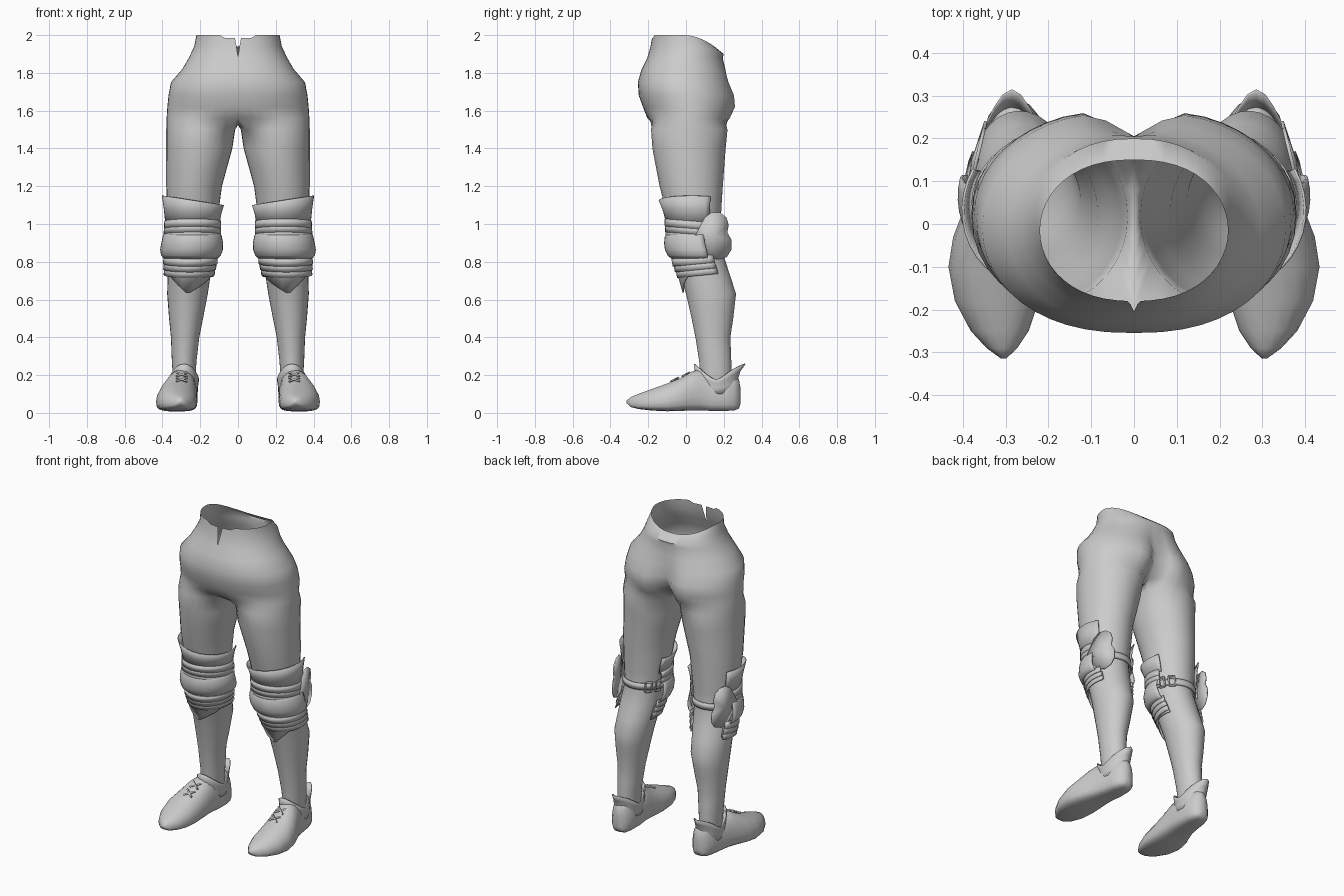
import bpy, bmesh, math
from mathutils import Vector

if "Cube" in bpy.data.objects:
    bpy.data.objects.remove(bpy.data.objects["Cube"])

grey = bpy.data.materials.new("plain_grey")
grey.diffuse_color = (0.6, 0.6, 0.6, 1)
grey.use_nodes = True
grey.node_tree.nodes["Principled BSDF"].inputs["Base Color"].default_value = grey.diffuse_color


def finish(name, bm, angle=40, thick=0, merge=False):
    """Turn a bmesh into a smooth object mirrored across x = 0."""
    bmesh.ops.recalc_face_normals(bm, faces=bm.faces)
    me = bpy.data.meshes.new(name)
    bm.to_mesh(me)
    bm.free()
    ob = bpy.data.objects.new(name, me)
    bpy.context.collection.objects.link(ob)
    me.materials.append(grey)
    bpy.ops.object.select_all(action='DESELECT')
    ob.select_set(True)
    bpy.context.view_layer.objects.active = ob
    bpy.ops.object.shade_smooth_by_angle(angle=math.radians(angle))
    if thick:
        s = ob.modifiers.new("thickness", 'SOLIDIFY')
        s.thickness, s.offset = thick, 0
    m = ob.modifiers.new("mirror", 'MIRROR')
    m.use_mirror_merge, m.merge_threshold = merge, 0.002
    return ob


def loft(bm, rings, closed=True):
    vs = [[bm.verts.new(p) for p in r] for r in rings]
    for a, b in zip(vs, vs[1:]):
        n = len(a)
        for i in range(n if closed else n - 1):
            j = (i + 1) % n
            bm.faces.new((a[i], a[j], b[j], b[i]))
    return vs


# Leg sections: z, inner x, outer x, front y, back y
LEG = [(1.50, .015, .38, -.185, .22), (1.40, .03, .38, -.178, .21), (1.2, .085, .38, -.14, .195),
       (1.05, .105, .375, -.10, .185), (.9, .125, .36, -.07, .18), (.8, .135, .37, -.05, .21),
       (.63, .16, .375, .0, .265), (.5, .185, .365, .03, .25), (.4, .205, .355, .05, .235),
       (.27, .22, .35, .07, .24), (.12, .23, .34, .08, .24)]


def leg_point(z, deg, off=0.0):
    """Point on the leg at a height; -90 is front, 0 is outer, 180 is inner."""
    for a, b in zip(LEG, LEG[1:]):
        if z >= b[0]:
            break
    k = min(1, max(0, (a[0] - z) / (a[0] - b[0])))
    x0, x1, y0, y1 = (p + (q - p) * k for p, q in zip(a[1:], b[1:]))
    t = math.radians(deg)
    return Vector(((x0 + x1) / 2 + ((x1 - x0) / 2 + off) * math.cos(t),
                   (y0 + y1) / 2 + ((y1 - y0) / 2 + off) * math.sin(t), z))


# Hip sections: z, half width, front y, back y, cleft depth, front gap, back drop
HIP = [(2.0, .22, -.18, .15, 0, .016, .06), (1.94, .232, -.188, .20, 0, .008, .04),
       (1.88, .26, -.205, .195, .0, 0, .0), (1.82, .295, -.235, .215, .01, 0, 0),
       (1.75, .355, -.255, .235, .035, 0, 0), (1.68, .368, -.25, .265, .06, 0, 0),
       (1.62, .374, -.228, .27, .09, 0, 0), (1.56, .378, -.205, .242, .11, 0, 0)]
N = 24


def hip_ring(z, w, f, b, cleft, gap, drop):
    out = []
    for i in range(N + 1):
        u = i / N
        s = math.radians(-90 + 180 * u)
        x = w * math.cos(s) ** .85 if 0 < i < N else 0
        y = (f + b) / 2 + (b - f) / 2 * math.sin(s)
        if s > 0:
            y -= cleft * max(0, 1 - x / .13) ** 1.5
        zz = z - drop * max(0, math.sin(s)) ** 2 - (.015 if z > 1.99 and i < 3 else 0)
        out.append(Vector((gap if i == 0 else x, y, zz)))
    return out


# Trousers: open hips flowing into two legs
bm = bmesh.new()
hips = [hip_ring(*h) for h in HIP]
vs = loft(bm, hips, closed=False)
outer_angles = [-150 + 300 * i / N for i in range(N + 1)]
inner_angles = [160, 170, 180, 190, 200]
last = vs[-1]
front, back = last[0].co, last[-1].co
crotch = [bm.verts.new((0, back.y + (front.y - back.y) * k / 6, 1.56 - .035 * math.sin(math.pi * k / 6)))
          for k in range(1, 6)]
legs = [[leg_point(z, a) for a in outer_angles + inner_angles]
        for z in (1.50, 1.4, 1.3, 1.2, 1.1, 1.0, .9, .8, .72, .63, .56, .5, .4, .33, .27, .14)]
lv = loft(bm, legs)
top = last + crotch
for i in range(len(top)):
    j = (i + 1) % len(top)
    bm.faces.new((top[i], top[j], lv[0][j], lv[0][i]))
finish("trousers", bm, 60, merge=True)


# Knee armour: shells wrapped around the front of the leg
def shell(name, rows, a0=32, a1=-205, n=24, thick=.006):
    """rows: (height function of angle, offset from the leg)"""
    bm = bmesh.new()
    angles = [a0 + (a1 - a0) * i / n for i in range(n + 1)]
    loft(bm, [[leg_point(h(a), a, o) for a in angles] for h, o in rows], closed=False)
    return finish(name, bm, 35, thick)


def flat(z, slope=0.0):
    return lambda a: z + slope * math.cos(math.radians(a))


def arch(z, rise):
    return lambda a: z + rise * math.cos(math.radians(a + 90))


def tip(a):
    return .735 - .105 * max(0, 1 - abs(a + 90) / 65) + .015 * math.cos(math.radians(a))


shell("thigh_plate", [(flat(1.125, .025), .022), (flat(1.07, .012), .014), (flat(1.0), .012)])
for i in range(3):
    shell(f"upper_lame_{i + 1}", [(arch(1.015 - .03 * i, .012), .016 + .004 * i),
                                  (arch(.975 - .03 * i, .012), .022 + .004 * i)], 25, -200)
shell("knee_cap", [(flat(.955), .018), (flat(.935), .032), (flat(.90), .043), (flat(.865), .046),
                   (flat(.835), .038), (flat(.815), .018)], 15, -195)
for i in range(3):
    shell(f"lower_lame_{i + 1}", [(arch(.83 - .03 * i, -.015), .022 - .003 * i),
                                  (arch(.79 - .03 * i, -.015), .025 - .003 * i)], 28, -200)
shell("shin_plate", [(flat(.80), .012), (flat(.765, .01), .012), (tip, .013)], 30, -200)

# Knee strap and buckle at the back
shell("knee_strap", [(flat(.945), .008), (flat(.905), .010)], 185, 0, 16, .008)


def bar(bm, p, q, r):
    """Thin four sided rod between two points."""
    p, q = Vector(p), Vector(q)
    d = q - p
    res = bmesh.ops.create_cone(bm, cap_ends=True, segments=4, radius1=r, radius2=r, depth=d.length)
    rot = d.to_track_quat('Z', 'Y')
    for v in res["verts"]:
        v.co = rot @ v.co + (p + q) / 2


bm = bmesh.new()
for a0, a1 in ((125, 140), (150, 163)):
    c = [leg_point(z, a, .018) for z, a in ((.955, a0), (.955, a1), (.895, a1), (.895, a0))]
    for i in range(4):
        bar(bm, c[i], c[(i + 1) % 4], .006)
finish("strap_buckle", bm, 30)

# Lobed side guard on the outside of the knee
bm = bmesh.new()
lobes = [(.05, .94), (.075, .99), (.10, 1.035), (.135, 1.062), (.18, 1.06), (.213, 1.035), (.225, .995),
         (.217, .955), (.24, .915), (.24, .865), (.215, .825), (.17, .812), (.125, .825), (.09, .87)]


def guard_x(y):
    return .392 - .24 * (y - .05)


rim = [bm.verts.new((guard_x(y), y, z)) for y, z in lobes]
hub = bm.verts.new((guard_x(.15) + .008, .15, .935))
for i in range(len(rim)):
    bm.faces.new((rim[i], rim[(i + 1) % len(rim)], hub))
finish("side_guard", bm, 40, .008)

# Shoe body: y, centre x, half width, bottom z, top z
SHOE = [(-.315, .305, .006, .052, .066), (-.29, .309, .036, .03, .085), (-.25, .314, .068, .02, .102),
        (-.18, .321, .098, .012, .128), (-.10, .325, .109, .008, .157), (-.03, .319, .104, .010, .185),
        (.03, .308, .092, .012, .22), (.08, .298, .082, .012, .235), (.14, .289, .075, .010, .20),
        (.21, .284, .07, .010, .21), (.255, .282, .058, .012, .215), (.28, .281, .036, .022, .18),
        (.289, .281, .012, .05, .13)]
bm = bmesh.new()
rings = []
for y, cx, w, z0, z1 in SHOE:
    ring = []
    for i in range(18):
        t = 2 * math.pi * i / 18
        c, s = math.cos(t), math.sin(t)
        low = s < 0
        mid = z0 + (z1 - z0) * .35
        px = math.copysign(abs(c) ** (.55 if low else .9), c) * w
        pz = mid + math.copysign(abs(s) ** (.6 if low else 1), s) * ((mid - z0) if low else (z1 - mid))
        ring.append((cx + px, y, pz))
    rings.append(ring)
sv = loft(bm, rings)
bm.faces.new(sv[0])
bm.faces.new(sv[-1])
finish("shoe", bm, 60)

# Shoe collar: flared, dipping at the sides and pointed at the back
bm = bmesh.new()
rings = []
for k in (0, .4, .75, 1):
    ring = []
    for i in range(24):
        t = 2 * math.pi * i / 24
        c, s = math.cos(t), math.sin(t)
        h = .175 + .085 * abs(s) ** 1.4
        ry = .105 + (.03 * k ** 3 * max(0, s) ** 3 if s > 0 else .01 * k * abs(s))
        rx = .07 + .008 * k * k
        ring.append((.286 + rx * c, .16 + ry * s + .018 * k ** 3 * max(0, s) ** 8, .10 + (h - .10) * k))
    rings.append(ring)
loft(bm, rings)
finish("shoe_collar", bm, 60, .005)

# Crossed laces on the instep
bm = bmesh.new()
for y, z in ((.0, .205), (-.06, .178)):
    for s in (-1, 1):
        bar(bm, (.298 - .028 * s, y - .02, z - .012), (.298 + .028 * s, y + .02, z + .008), .006)
finish("laces", bm, 30)
